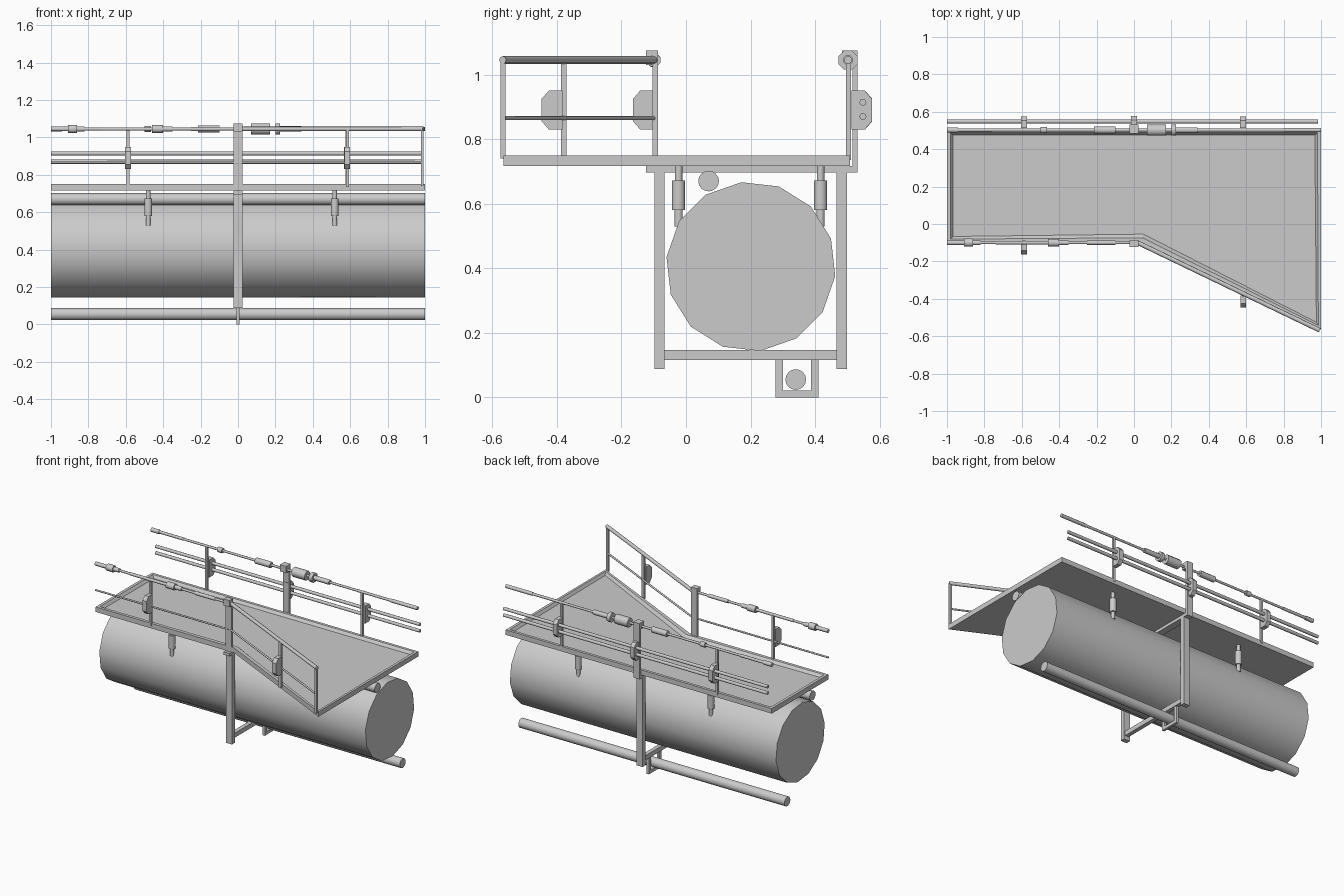
import bpy, bmesh, math
from mathutils import Vector

if "Cube" in bpy.data.objects:
    bpy.data.objects.remove(bpy.data.objects["Cube"])


def finish(name, bm, smooth=None):
    bmesh.ops.recalc_face_normals(bm, faces=bm.faces)
    me = bpy.data.meshes.new(name)
    bm.to_mesh(me)
    bm.free()
    ob = bpy.data.objects.new(name, me)
    bpy.context.collection.objects.link(ob)
    if smooth:
        bpy.ops.object.select_all(action='DESELECT')
        ob.select_set(True)
        bpy.context.view_layer.objects.active = ob
        bpy.ops.object.shade_smooth_by_angle(angle=math.radians(smooth))
    return ob


def box(name, x0, x1, y0, y1, z0, z1):
    bm = bmesh.new()
    bmesh.ops.create_cube(bm, size=1)
    for v in bm.verts:
        v.co = ((x0 + x1) / 2 + v.co.x * (x1 - x0),
                (y0 + y1) / 2 + v.co.y * (y1 - y0),
                (z0 + z1) / 2 + v.co.z * (z1 - z0))
    return finish(name, bm)


def turned(name, origin, axis, steps, n=12, phase=0.0):
    """Stepped round bar: steps are (distance, radius) along the axis."""
    origin, axis = Vector(origin), Vector(axis).normalized()
    u = axis.orthogonal().normalized()
    w = axis.cross(u)
    bm = bmesh.new()
    rings = []
    for d, r in steps:
        rings.append([bm.verts.new(origin + axis * d + (u * math.cos(a) + w * math.sin(a)) * r)
                      for a in (phase + 2 * math.pi * i / n for i in range(n))])
    for a, b in zip(rings, rings[1:]):
        for i in range(n):
            j = (i + 1) % n
            bm.faces.new((a[i], a[j], b[j], b[i]))
    bm.faces.new(rings[0])
    bm.faces.new(rings[-1])
    return finish(name, bm, 48)


def bar(name, a, b, r, n=8):
    d = Vector(b) - Vector(a)
    return turned(name, a, d, [(0, r), (d.length, r)], n)


def prism(bm, pts, depth):
    f = bm.faces.new([bm.verts.new(p) for p in pts])
    ext = bmesh.ops.extrude_face_region(bm, geom=[f])
    bmesh.ops.translate(bm, vec=depth, verts=[g for g in ext['geom'] if isinstance(g, bmesh.types.BMVert)])


def bracket(name, x, y, s):
    """Chamfered plate sticking outwards (s = -1 front, 1 back)."""
    bm = bmesh.new()
    prof = [(0, .83), (.042, .83), (.064, .855), (.064, .925), (.042, .95), (0, .95)]
    prism(bm, [(x - .015, y + s * d, z) for d, z in prof], (.03, 0, 0))
    finish(name, bm)


def rail(name, y, x_end, sections, thin):
    """Rail along x with thicker sleeves (x0, x1, radius) between thin parts."""
    steps, x = [], -1.0
    for a, b, r in sections:
        if a > x:
            steps += [(x, thin), (a, thin)]
        steps += [(a, r), (b, r)]
        x = b
    if x < x_end:
        steps += [(x, thin), (x_end, thin)]
    turned(name, (0, y, 1.045), (1, 0, 0), steps, 8, math.pi / 8)


# Tank and the two service pipes
turned("tank", (0, .201, .405), (1, 0, 0), [(-1, .263), (1, .263)], 14, math.radians(0))
bar("upper_pipe", (-1, .07, .67), (1, .07, .67), .032, 16)
bar("lower_pipe", (-1, .34, .055), (1, .34, .055), .032, 16)

# Supporting frame
W = .023
box("front_frame_post", -W, W, -.098, -.067, .088, .70)
box("back_frame_post", -W, W, .467, .499, .088, .70)
box("frame_top_bar", -W, W, -.124, .532, .696, .716)
box("frame_bottom_bar", -.014, .014, -.067, .467, .115, .146)
box("front_rail_post", -W, W, -.104, -.087, .71, 1.075)
box("front_rail_clip", -W, W, -.124, -.087, 1.03, 1.075)
box("back_rail_post", -W, W, .516, .532, .70, 1.075)
box("back_rail_clip", -W, W, .484, .532, 1.03, 1.075)

# Hanger carrying the lower pipe
box("hanger_side_a", -.008, .008, .277, .30, 0, .116)
box("hanger_side_b", -.008, .008, .387, .41, 0, .116)
box("hanger_base", -.008, .008, .277, .41, 0, .021)

# Walkway: shallow tray with a flared front corner
bm = bmesh.new()
outline = [(-1, -.1), (.04, -.1), (1, -.565), (1, .508), (-1, .508)]
prism(bm, [(x, y, .716) for x, y in outline], (0, 0, .034))
bmesh.ops.recalc_face_normals(bm, faces=bm.faces)
top = max(bm.faces, key=lambda f: f.calc_center_median().z)
bmesh.ops.inset_region(bm, faces=[top], thickness=.027)
bmesh.ops.inset_region(bm, faces=[top], thickness=.02, depth=-.018)
finish("walkway", bm)

# Dampers between walkway and tank
for x in (-.48, .517):
    for y in (-.023, .417):
        turned("damper", (x, y, 0), (0, 0, 1),
               [(.53, .013), (.58, .013), (.58, .021), (.672, .021), (.672, .012), (.717, .012)])

# Top rails with sleeves
rail("front_top_rail", -.1, 0,
     [(-1, -.91, .013), (-.91, -.86, .023), (-.86, -.82, .014), (-.74, -.46, .010), (-.46, -.40, .022),
      (-.40, -.35, .014), (-.25, -.10, .012)], .008)
rail("back_top_rail", .502, 1,
     [(-1, -.94, .014), (-.94, -.76, .010), (-.5, -.465, .017), (-.215, -.10, .02), (.07, .17, .032),
      (.20, .225, .032), (.225, .34, .016), (.55, .8, .009), (.8, 1, .012)], .008)

# Middle rails
bar("front_mid_rail", (-1, -.1, .865), (0, -.1, .865), .006)
for z in (.87, .914):
    bar("back_mid_rail", (-1, .548, z), (.985, .548, z), .011)

# Angled railing
bar("angled_top_rail", (.02, -.1, 1.045), (.992, -.568, 1.045), .012)
bar("angled_mid_rail", (.02, -.1, .865), (.985, -.565, .865), .006)
box("angled_end_post", .978, .993, -.575, -.56, .74, 1.045)

# Rail posts and chamfered brackets
for i, (x, y, s) in enumerate([(-.588, -.096, -1), (.585, -.379, -1), (-.588, .503, 1), (.583, .503, 1)]):
    box("rail_post", x - .008, x + .008, y - .008, y + .008, .735, 1.045)
    bracket("rail_bracket", x, y + s * .004 if s < 0 else .512, s)
bracket("rail_bracket_middle", 0, .513, 1)
